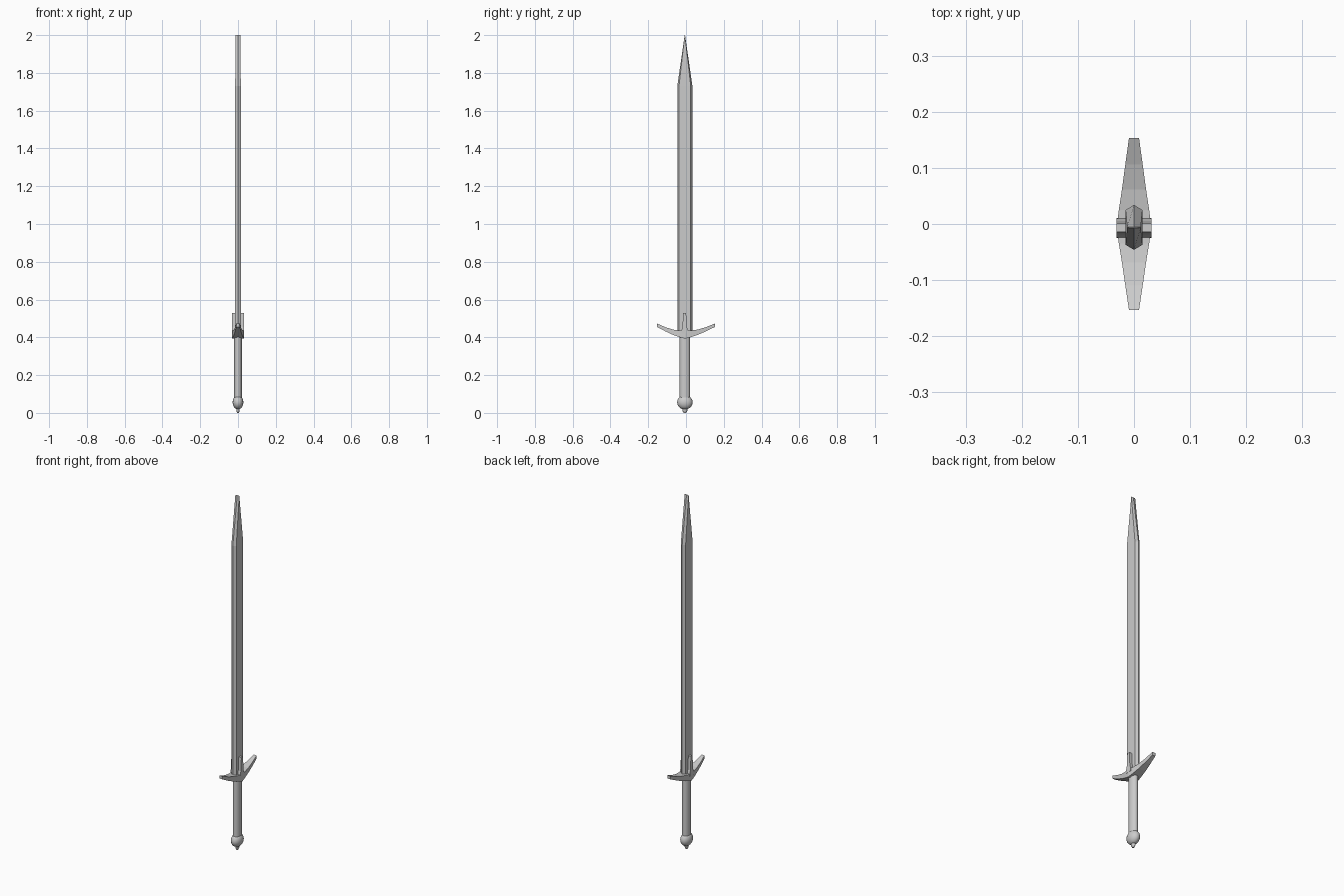
import bpy, bmesh, math

if "Cube" in bpy.data.objects:
    bpy.data.objects.remove(bpy.data.objects["Cube"])

CY = -0.006  # sword axis sits slightly off the bounding-box centre


def add_object(name, bm):
    bmesh.ops.recalc_face_normals(bm, faces=bm.faces)
    mesh = bpy.data.meshes.new(name)
    bm.to_mesh(mesh)
    bm.free()
    obj = bpy.data.objects.new(name, mesh)
    bpy.context.collection.objects.link(obj)
    return obj


def loft(name, rings):
    """Skin equal-length rings of points and cap both ends."""
    bm = bmesh.new()
    loops = [[bm.verts.new(p) for p in ring] for ring in rings]
    n = len(rings[0])
    for a, b in zip(loops, loops[1:]):
        for i in range(n):
            j = (i + 1) % n
            bm.faces.new((a[i], a[j], b[j], b[i]))
    bm.faces.new(loops[0])
    bm.faces.new(loops[-1])
    bmesh.ops.remove_doubles(bm, verts=bm.verts, dist=1e-5)
    bmesh.ops.dissolve_degenerate(bm, edges=bm.edges, dist=1e-5)
    return add_object(name, bm)


def turned(name, profile, sides, flat):
    """Elliptical turned part from (radius, z) pairs; flat squashes it in x."""
    rings = [[(r * flat * math.cos(2 * math.pi * i / sides),
               CY + r * math.sin(2 * math.pi * i / sides), z)
              for i in range(sides)] for r, z in profile]
    obj = loft(name, rings)
    bpy.context.view_layer.objects.active = obj
    obj.select_set(True)
    bpy.ops.object.shade_smooth_by_angle(angle=math.radians(40))
    obj.select_set(False)
    return obj


# Blade: hexagonal section drawn to a chisel ridge at the tip
def blade_ring(z, half_t, flat, edge):
    return [(0, CY - edge, z), (half_t, CY - flat, z), (half_t, CY + flat, z),
            (0, CY + edge, z), (-half_t, CY + flat, z), (-half_t, CY - flat, z)]


loft("blade", [blade_ring(0.42, 0.015, 0.031, 0.040),
               blade_ring(1.73, 0.015, 0.031, 0.040),
               blade_ring(2.0, 0.012, 0.0006, 0.001)])

# Crossguard: stations of (distance from centre, half width, bottom z, top z)
half = [(0.0, 0.031, 0.393, 0.435), (0.03, 0.027, 0.401, 0.436),
        (0.065, 0.0215, 0.413, 0.441), (0.108, 0.0155, 0.432, 0.454),
        (0.153, 0.009, 0.455, 0.473)]
stations = [(-d, w, b, t) for d, w, b, t in reversed(half[1:])] + half
rings = []
for d, w, b, t in stations:
    y = d + CY * (1 - abs(d) / 0.153)
    rings.append([(-w, y, b), (w, y, b), (w, y, t), (-w, y, t)])
loft("crossguard", rings)

# Langets: small flared tongues on both faces of the blade
outline = [(0.018, 0.42), (0.017, 0.437), (0.012, 0.455), (0.0075, 0.53)]
outline = outline + [(-y, z) for y, z in reversed(outline)]
for name, s in (("langet_right", 1), ("langet_left", -1)):
    loft(name, [[(s * x, CY - 0.001 + y, z) for y, z in outline]
                for x in (0.012, 0.031)])

# Grip, pommel and end button
turned("grip", [(0.028, 0.08), (0.028, 0.41)], 16, 0.72)
ball = [(max(0.041 * math.sin(a), 0.001), 0.056 - 0.038 * math.cos(a))
        for a in [math.pi * k / 10 for k in range(11)]]
turned("pommel", ball, 16, 0.7)
turned("pommel_button", [(0.006, 0.0), (0.010, 0.006), (0.013, 0.012),
                         (0.013, 0.03)], 12, 0.7)
